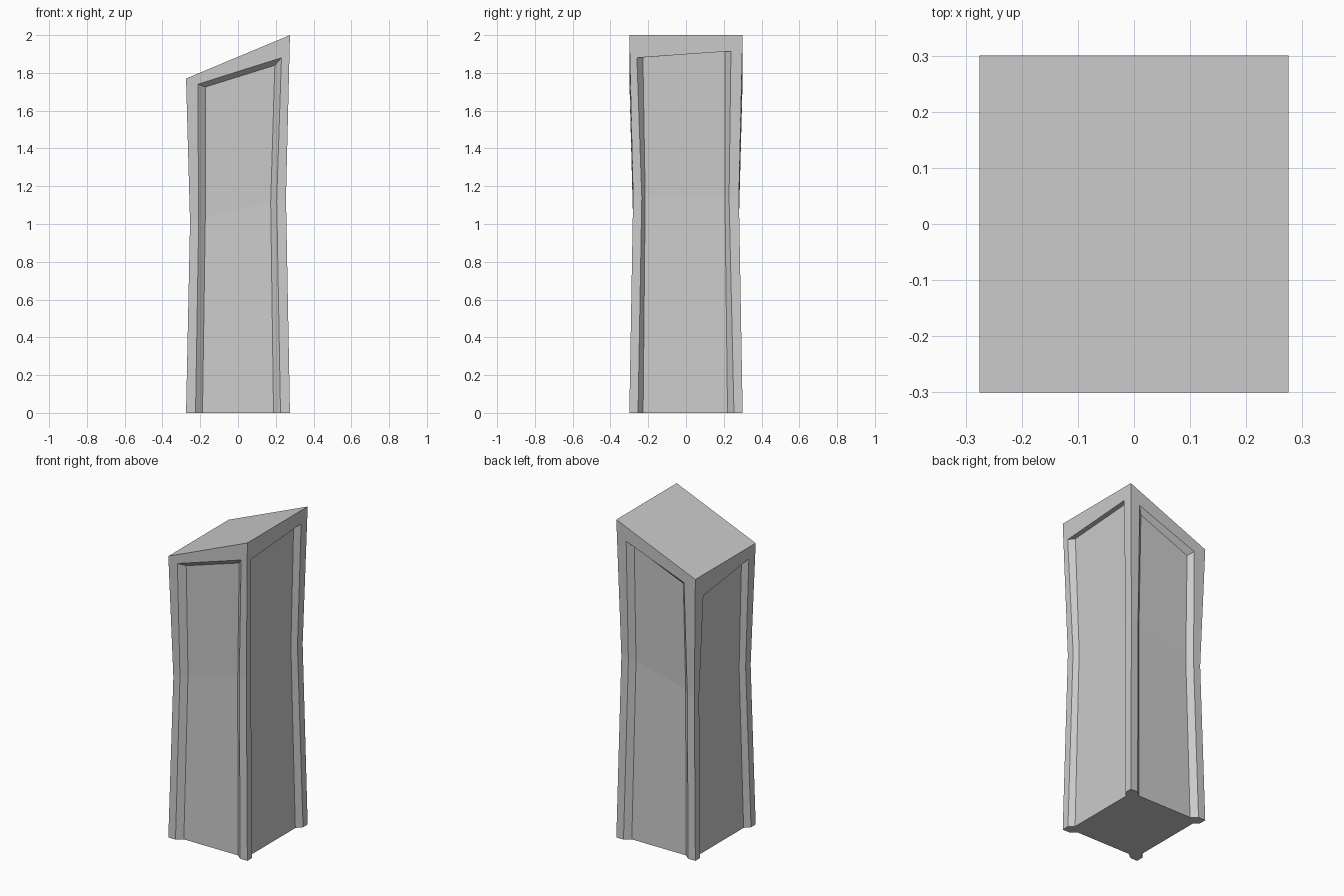
import bpy, bmesh

if "Cube" in bpy.data.objects:
    bpy.data.objects.remove(bpy.data.objects["Cube"])

# Outer half sizes (at base/top and at the pinched waist), recess depth
HX, WX = 0.275, 0.254
HY, WY = 0.30, 0.28
WAIST, DEPTH = 0.57, 0.03
Z_LOW, Z_HIGH = 1.77, 2.0


def top_z(x):
    return Z_LOW + (Z_HIGH - Z_LOW) * (x + HX) / (2 * HX)


def pinch(half, waist, t):
    k = t / WAIST if t < WAIST else (1 - t) / (1 - WAIST)
    return half + (waist - half) * k


def place(axis, sign, u, z, depth):
    """Point on one side: u runs along the side, depth goes inward."""
    if axis == 'y':
        return (u, sign * (pinch(HY, WY, z / top_z(u)) - depth), z)
    return (sign * (pinch(HX, WX, z / top_z(sign * HX)) - depth), u, z)


bm = bmesh.new()


def side(axis, sign, lip, inner, lip_top, inner_top):
    """Frame, bevelled recess walls and panel of one side.
    lip / inner: (u at base, waist, top) for each end."""
    cols = {}
    for e in (0, 1):
        s = 2 * e - 1
        half, waist = (HX, WX) if axis == 'y' else (HY, WY)
        corner_top = top_z(s * HX if axis == 'y' else sign * HX)
        off = (HY, WY, HY) if axis == 'y' else (HX, WX, HX)
        col = []
        for a, o, z in zip((half, waist, half), off, (0, WAIST * corner_top, corner_top)):
            col.append((s * a, sign * o, z) if axis == 'y' else (sign * o, s * a, z))
        cols['O', e] = [bm.verts.new(p) for p in col]
        for key, us, tz, d in (('L', lip[e], lip_top[e], 0), ('I', inner[e], inner_top[e], DEPTH)):
            zw = WAIST * top_z(us[1] if axis == 'y' else sign * HX)
            cols[key, e] = [bm.verts.new(place(axis, sign, u, z, d))
                            for u, z in zip(us, (0, zw, tz))]
    for e in (0, 1):
        for a, b in (('O', 'L'), ('L', 'I')):
            for i in (0, 1):
                A, B = cols[a, e], cols[b, e]
                bm.faces.new((A[i], B[i], B[i + 1], A[i + 1]))
    for a, b in (('O', 'L'), ('L', 'I')):
        bm.faces.new((cols[a, 0][2], cols[a, 1][2], cols[b, 1][2], cols[b, 0][2]))
    A, B = cols['I', 0], cols['I', 1]
    for i in (0, 1):
        bm.faces.new((A[i], B[i], B[i + 1], A[i + 1]))
    base = [cols[k, 0][0].co.copy() for k in 'OLI'] + [cols[k, 1][0].co.copy() for k in 'IL']
    end = cols['O', 1][0].co.copy()
    # reversed order for sides walked the other way round
    if (axis, sign) in (('y', 1), ('x', -1)):
        return [end] + base[:0:-1]
    return base


# Four recessed sides, counter-clockwise from the front
loop = side('y', -1, ((-.225, -.208, -.213), (.225, .205, .23)),
            ((-.188, -.173, -.173), (.188, .173, .195)), (1.74, 1.88), (1.725, 1.84))
loop += side('x', 1, ((-.254, -.234, -.26), (.254, .228, .238)),
             ((-.227, -.216, -.228), (.22, .206, .206)), (1.88, 1.915), (1.882, 1.913))
loop += side('y', 1, ((-.225, -.205, -.195), (.225, .205, .208)),
             ((-.188, -.173, -.168), (.188, .173, .173)), (1.728, 1.88), (1.705, 1.845))
loop += side('x', -1, ((-.254, -.23, -.235), (.254, .232, .215)),
             ((-.223, -.208, -.205), (.225, .21, .19)), (1.695, 1.635), (1.69, 1.637))

# Notched base and slanted top
bm.faces.new([bm.verts.new(p) for p in loop])
bm.faces.new([bm.verts.new((x, y, top_z(x))) for x, y in
              ((-HX, -HY), (HX, -HY), (HX, HY), (-HX, HY))])
bmesh.ops.remove_doubles(bm, verts=bm.verts, dist=0.0005)
bmesh.ops.recalc_face_normals(bm, faces=bm.faces)

mesh = bpy.data.meshes.new("slanted_pillar")
bm.to_mesh(mesh)
bm.free()
bpy.context.collection.objects.link(bpy.data.objects.new("slanted_pillar", mesh))
